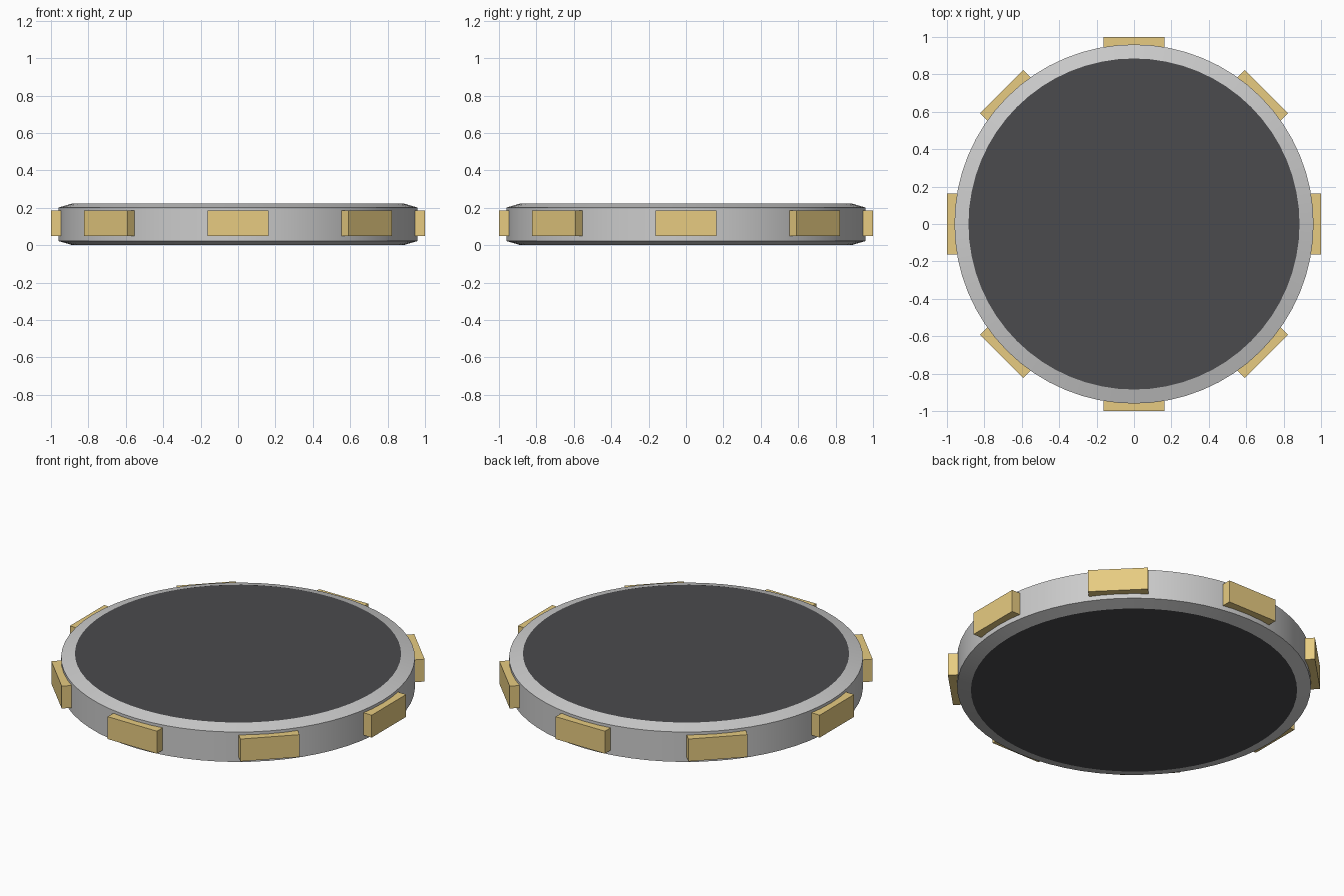
import bpy, bmesh
from math import cos, sin, pi

if "Cube" in bpy.data.objects:
    bpy.data.objects.remove(bpy.data.objects["Cube"])

SEG = 64
H = 0.223      # total height
R_RIM = 0.96   # rim radius
R_FACE = 0.885 # dark face radius


def material(name, rgb):
    m = bpy.data.materials.new(name)
    m.diffuse_color = (*rgb, 1)
    m.use_nodes = True
    m.node_tree.nodes["Principled BSDF"].inputs["Base Color"].default_value = m.diffuse_color
    return m


def lathe(name, profile, mat=None):
    """Revolve a closed (r, z) loop around z."""
    bm = bmesh.new()
    rings = [[bm.verts.new((r * cos(2 * pi * i / SEG), r * sin(2 * pi * i / SEG), z))
              for r, z in profile] for i in range(SEG)]
    n = len(profile)
    for i in range(SEG):
        a, b = rings[i], rings[(i + 1) % SEG]
        for j in range(n):
            k = (j + 1) % n
            bm.faces.new((a[j], b[j], b[k], a[k]))
    bmesh.ops.recalc_face_normals(bm, faces=bm.faces)
    me = bpy.data.meshes.new(name)
    bm.to_mesh(me)
    bm.free()
    ob = bpy.data.objects.new(name, me)
    bpy.context.collection.objects.link(ob)
    if mat:
        me.materials.append(mat)
    smooth(ob, 10)
    return ob


def smooth(ob, deg):
    bpy.ops.object.select_all(action='DESELECT')
    ob.select_set(True)
    bpy.context.view_layer.objects.active = ob
    bpy.ops.object.shade_smooth_by_angle(angle=deg * pi / 180)


dark = material("dark_face", (0.07, 0.07, 0.075))
gold = material("gold", (0.8, 0.6, 0.22))

# Metal rim with shallow chamfers top and bottom
lathe("rim", [(R_FACE, 0), (R_RIM, 0.022), (R_RIM, H - 0.022), (R_FACE, H)])

# Dark disc filling the rim, visible on both faces
bpy.ops.mesh.primitive_cylinder_add(vertices=SEG, radius=R_FACE, depth=H, location=(0, 0, H / 2))
core = bpy.context.object
core.name = "dark_disc"
core.data.materials.append(dark)
smooth(core, 30)

# Eight gold blocks set into the rim
for i in range(8):
    a = i * pi / 4
    r = 0.967
    bpy.ops.mesh.primitive_cube_add(size=1, location=(r * cos(a), r * sin(a), 0.117), rotation=(0, 0, a))
    block = bpy.context.object
    block.name = f"rim_block_{i + 1}"
    block.scale = (0.066, 0.326, 0.134)
    block.data.materials.append(gold)
